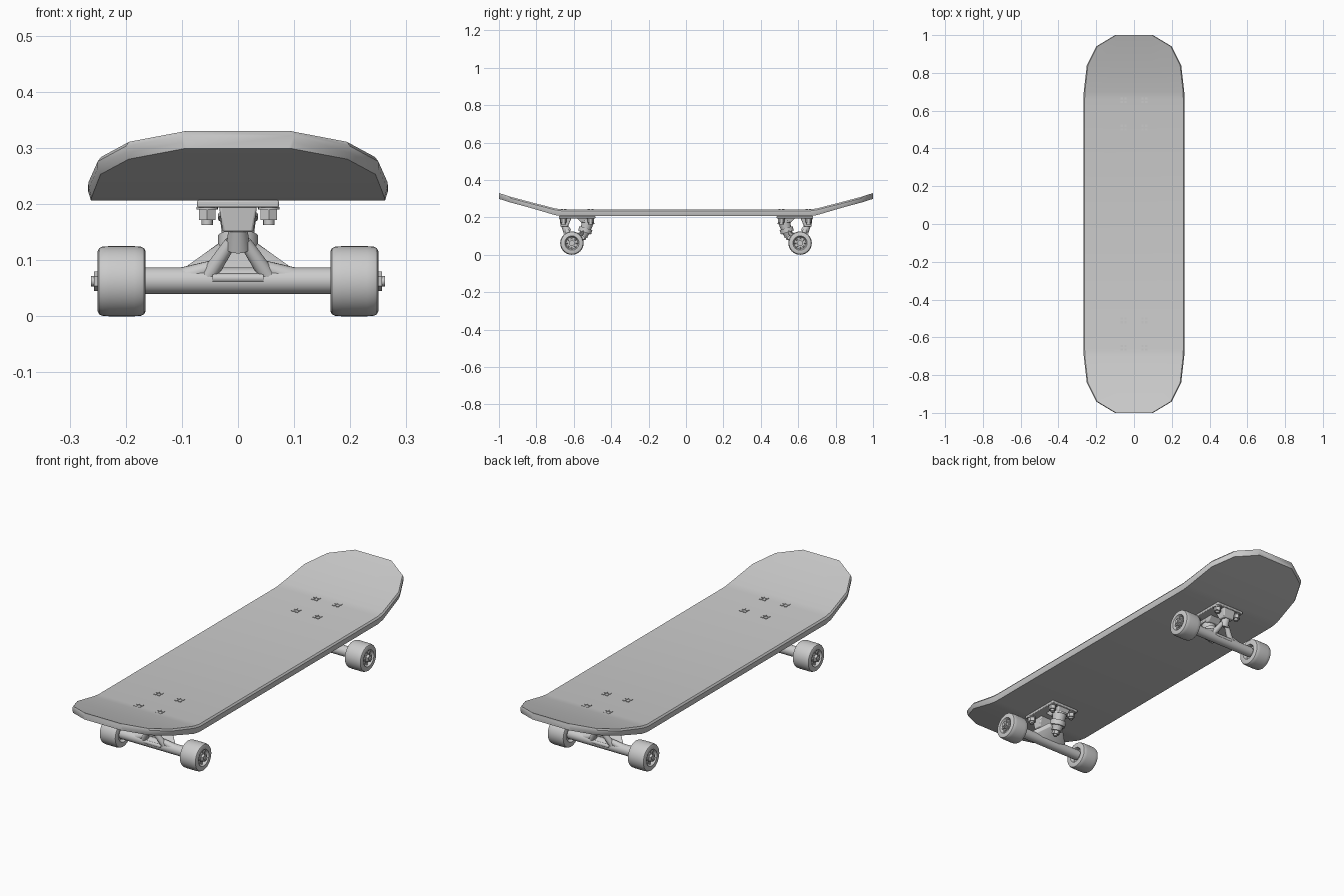
import bpy, bmesh, math
from mathutils import Vector, Matrix

if "Cube" in bpy.data.objects:
    bpy.data.objects.remove(bpy.data.objects["Cube"])

grey = bpy.data.materials.new("plain_grey")
grey.diffuse_color = (0.6, 0.6, 0.6, 1)
grey.use_nodes = True
grey.node_tree.nodes["Principled BSDF"].inputs["Base Color"].default_value = grey.diffuse_color

AXLE_Y, AXLE_Z = 0.61, 0.0625


def finish(name, bm, mirror=(False, True), bevel=0, angle=35):
    """Turn a bmesh into a smooth-shaded object mirrored over x and/or y."""
    bmesh.ops.recalc_face_normals(bm, faces=bm.faces)
    me = bpy.data.meshes.new(name)
    bm.to_mesh(me)
    bm.free()
    me.materials.append(grey)
    ob = bpy.data.objects.new(name, me)
    bpy.context.collection.objects.link(ob)
    bpy.ops.object.select_all(action='DESELECT')
    bpy.context.view_layer.objects.active = ob
    ob.select_set(True)
    bpy.ops.object.shade_smooth_by_angle(angle=math.radians(angle))
    if bevel:
        b = ob.modifiers.new("bevel", 'BEVEL')
        b.width, b.segments = bevel, 2
    if any(mirror):
        m = ob.modifiers.new("mirror", 'MIRROR')
        m.use_axis = (mirror[0], mirror[1], False)
        m.use_mirror_merge = False
    return ob


def cyl(bm, p, q, r1, r2=None, n=24):
    """Cylinder or cone from point p to point q."""
    p, q = Vector(p), Vector(q)
    rot = (q - p).to_track_quat('Z', 'Y').to_matrix().to_4x4()
    bmesh.ops.create_cone(bm, cap_ends=True, segments=n, radius1=r1,
                          radius2=r1 if r2 is None else r2, depth=(q - p).length,
                          matrix=Matrix.Translation((p + q) / 2) @ rot)


def hull(bm, pts):
    vs = [bm.verts.new(p) for p in pts]
    bmesh.ops.convex_hull(bm, input=vs)
    bmesh.ops.dissolve_limit(bm, angle_limit=0.01, verts=bm.verts, edges=bm.edges)


def box(x0, x1, y0, y1, z):
    return [(x, y, z) for x in (x0, x1) for y in (y0, y1)]


# Deck: rounded strip swept through stations (y, half width, top z)
half = [(0.66, .267, .242), (0.70, .266, .248), (0.84, .25, .284),
        (0.94, .20, .311), (1.0, .10, .33)]
stations = [(-y, w, z) for y, w, z in reversed(half)] + half
bm = bmesh.new()
loops = []
for y, w, z in stations:
    t = 0.036 if abs(y) < 0.8 else 0.031
    prof = [(w - .006, z), (w, z - .008), (w, z - .020), (w - .005, z - t)]
    ring = prof + [(.09, z - t), (-.09, z - t)] + [(-x, h) for x, h in reversed(prof)] \
        + [(-.09, z), (.09, z)]
    loops.append([bm.verts.new((x, y, h)) for x, h in ring])
for a, b in zip(loops, loops[1:]):
    for i in range(len(a)):
        j = (i + 1) % len(a)
        bm.faces.new((a[i], a[j], b[j], b[i]))
bm.faces.new(loops[0])
bm.faces.new(loops[-1])
finish("deck", bm, mirror=(False, False))

# Mounting bolts: slotted heads on top, hex nuts underneath
bm = bmesh.new()
for y in (.51, .655):
    for sx in (-1, 1):
        for dx in (-1, 1):
            for dy in (-1, 1):
                c = Vector((sx * .055 + dx * .0095, y + dy * .0095, .2425))
                bmesh.ops.create_cube(bm, size=1, matrix=Matrix.Translation(c)
                                      @ Matrix.Diagonal((.012, .012, .004, 1)))
        cyl(bm, (sx * .055, y, .195), (sx * .055, y, .190), .019)
        cyl(bm, (sx * .055, y, .190), (sx * .055, y, .172), .017, n=6)
        cyl(bm, (sx * .055, y, .172), (sx * .055, y, .163), .010, n=12)
finish("mounting_bolts", bm)

# Baseplate with pivot block and kingpin boss
bm = bmesh.new()
hull(bm, box(-.073, .073, .485, .68, .194) + box(-.073, .073, .485, .68, .207))
finish("baseplate", bm, bevel=.003)
bm = bmesh.new()
hull(bm, box(-.034, .034, .612, .676, .197) + box(-.027, .027, .632, .670, .150))
finish("pivot_block", bm, bevel=.004)
bm = bmesh.new()
hull(bm, box(-.034, .034, .490, .585, .197) + box(-.028, .028, .500, .560, .172))
finish("kingpin_boss", bm, bevel=.004)

# Kingpin stack, leaning towards the axle
top, low = Vector((0, .520, .190)), Vector((0, .556, .075))


def along(t):
    return top.lerp(low, t)


bm = bmesh.new()
cyl(bm, along(.08), along(.14), .036)
cyl(bm, along(.14), along(.42), .032, .028)
cyl(bm, along(.60), along(.76), .028, .021)
finish("bushings", bm)
bm = bmesh.new()
cyl(bm, along(.1), along(1), .008, n=12)
cyl(bm, along(.76), along(.80), .024)
cyl(bm, along(.80), along(.93), .017, n=6)
finish("kingpin", bm)

# Hanger: axle tube, ring, webs and the open triangular pivot arm
bm = bmesh.new()
cyl(bm, (-.172, AXLE_Y, .0635), (.172, AXLE_Y, .0635), .0235, n=32)
cyl(bm, along(.41), along(.61), .036)
for s in (-1, 1):
    cyl(bm, (s * .054, .617, .070), (s * .013, .637, .132), .015, .011, 16)
    cyl(bm, (s * .105, AXLE_Y, .066), (s * .045, .618, .088), .020, .012, 16)
cyl(bm, (0, .633, .122), (0, .652, .160), .022, .016)
cyl(bm, (-.045, .628, .068), (.045, .628, .068), .0085, n=12)
finish("hanger", bm)
bm = bmesh.new()
hull(bm, [(s * x, y, z) for s in (-1, 1) for x, y, z in
          ((.10, .605, .084), (.10, .605, .062), (.060, .600, .050),
           (.033, .545, .132), (.033, .548, .110), (.020, .575, .118))])
finish("hanger_web", bm, bevel=.003)

# Wheels: turned profile (x, radius) around the axle
profile = [(.18, .010), (.18, .030), (.165, .036), (.165, .054), (.1675, .059),
           (.173, .0615), (.185, .0625), (.230, .0625), (.242, .0615), (.2475, .059),
           (.25, .054), (.25, .038), (.236, .031), (.236, .010)]
bm = bmesh.new()
vs = [bm.verts.new((x, AXLE_Y, AXLE_Z - r)) for x, r in profile]
es = [bm.edges.new((vs[i], vs[(i + 1) % len(vs)])) for i in range(len(vs))]
bmesh.ops.spin(bm, geom=vs + es, cent=(0, AXLE_Y, AXLE_Z), axis=(1, 0, 0),
               angle=math.tau, steps=40, use_merge=True)
bmesh.ops.remove_doubles(bm, verts=bm.verts, dist=1e-5)
finish("wheel", bm, mirror=(True, True))

# Bearing, hub spokes, axle nut and axle end
bm = bmesh.new()


def on_axle(x, r=0, a=0):
    return (x, AXLE_Y + r * math.cos(a), AXLE_Z + r * math.sin(a))


cyl(bm, on_axle(.175), on_axle(.242), .021)
cyl(bm, on_axle(.242), on_axle(.245), .019)
for k in range(8):
    a = k * math.tau / 8
    cyl(bm, on_axle(.238, .018, a), on_axle(.238, .033, a), .004, n=8)
cyl(bm, on_axle(.245), on_axle(.257), .017, n=6)
cyl(bm, on_axle(.160), on_axle(.262), .009, n=16)
finish("axle_hardware", bm, mirror=(True, True))
